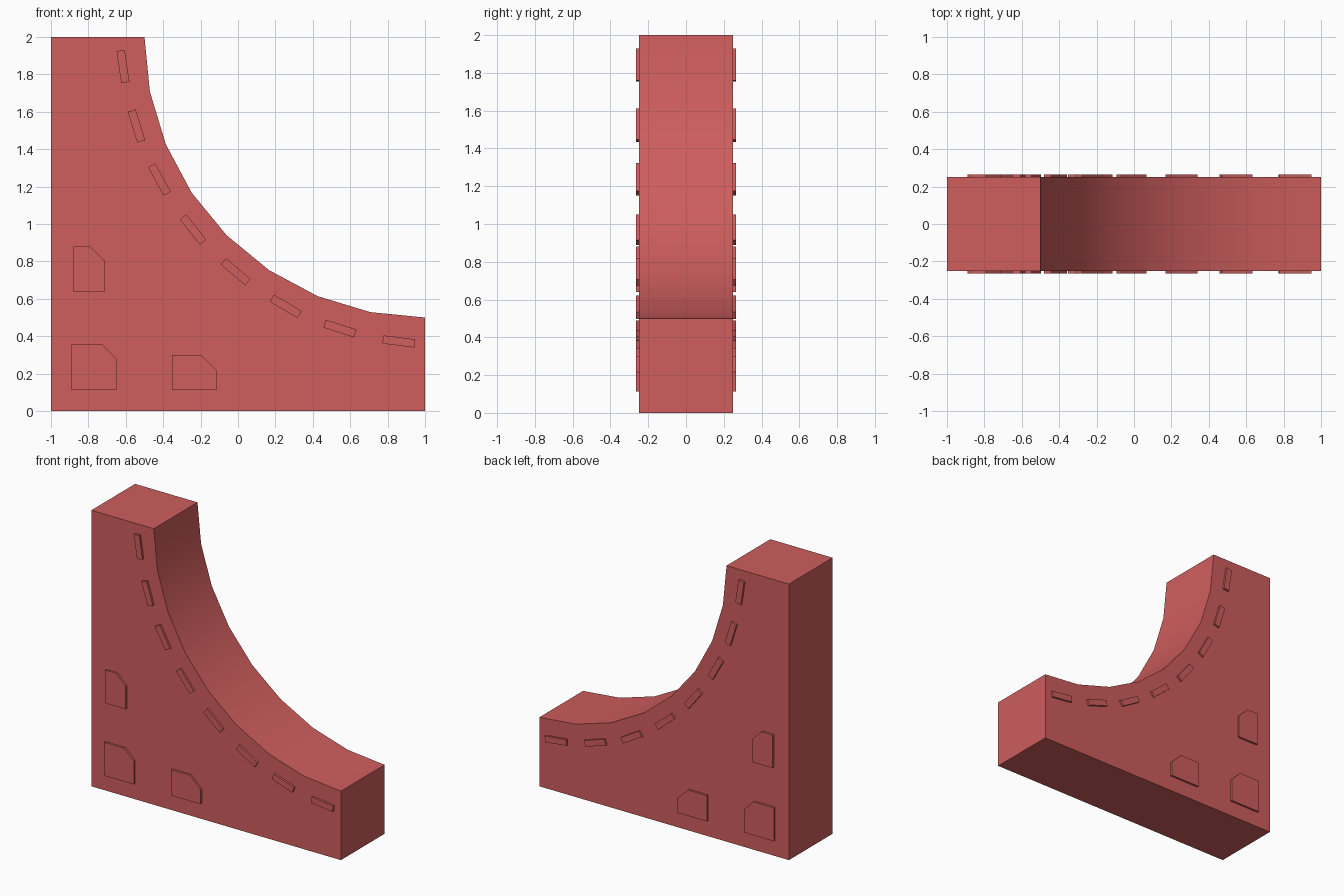
import bpy, bmesh
from math import sin, cos, radians

if "Cube" in bpy.data.objects:
    bpy.data.objects.remove(bpy.data.objects["Cube"])

mat = bpy.data.materials.new("red")
mat.diffuse_color = (0.62, 0.11, 0.11, 1)
mat.use_nodes = True
mat.node_tree.nodes["Principled BSDF"].inputs["Base Color"].default_value = mat.diffuse_color


def extrude_profiles(name, profiles, y0, y1):
    """Extrude closed (x, z) outlines between y0 and y1 into one object."""
    bm = bmesh.new()
    for pts in profiles:
        face = bm.faces.new([bm.verts.new((x, y0, z)) for x, z in pts])
        ext = bmesh.ops.extrude_face_region(bm, geom=[face], use_keep_orig=True)
        moved = [v for v in ext["geom"] if isinstance(v, bmesh.types.BMVert)]
        bmesh.ops.translate(bm, verts=moved, vec=(0, y1 - y0, 0))
    bmesh.ops.recalc_face_normals(bm, faces=bm.faces)
    mesh = bpy.data.meshes.new(name)
    bm.to_mesh(mesh)
    bm.free()
    mesh.materials.append(mat)
    obj = bpy.data.objects.new(name, mesh)
    bpy.context.collection.objects.link(obj)
    return obj


def mirror_y(obj):
    mod = obj.modifiers.new("Mirror", 'MIRROR')
    mod.use_axis = (False, True, False)


def brick(x, z, tilt, length=0.172, width=0.044):
    """Small rectangle leaning away from vertical by tilt degrees."""
    s, c = sin(radians(tilt)), cos(radians(tilt))
    return [(x + u * c + v * s, z + u * s - v * c)
            for u, v in ((-width / 2, -length / 2), (width / 2, -length / 2),
                         (width / 2, length / 2), (-width / 2, length / 2))]


def plate(x0, x1, z0, z1, cut):
    """Rectangle with its upper right corner cut off."""
    return [(x0, z0), (x1, z0), (x1, z1 - cut), (x1 - cut, z1), (x0, z1)]


# Ramp body: quarter arc of radius 1.5 in eight segments
arc = [(1 - 1.5 * cos(radians(11.25 * i)), 2 - 1.5 * sin(radians(11.25 * i)))
       for i in range(9)]
outline = [(-1, 0), (-1, 2)] + arc + [(1, 0)]
body = extrude_profiles("ramp_body", [outline], -0.25, 0.25)
bpy.context.view_layer.objects.active = body
body.select_set(True)
bpy.ops.object.shade_smooth_by_angle(angle=radians(30))

# Raised bricks following the curve on both sides
spots = [(-0.615, 1.842, 8.5), (-0.543, 1.524, 17), (-0.42, 1.238, 29),
         (-0.24, 0.97, 38.5), (-0.013, 0.745, 49.5), (0.255, 0.56, 59.5),
         (0.545, 0.441, 72), (0.86, 0.372, 83)]
mirror_y(extrude_profiles("edge_bricks", [brick(*s) for s in spots], -0.265, -0.24))

# Raised stones in the lower corner on both sides
stones = [plate(-0.88, -0.715, 0.64, 0.88, 0.075),
          plate(-0.89, -0.65, 0.113, 0.355, 0.075),
          plate(-0.352, -0.115, 0.113, 0.30, 0.083)]
mirror_y(extrude_profiles("corner_stones", stones, -0.265, -0.24))
